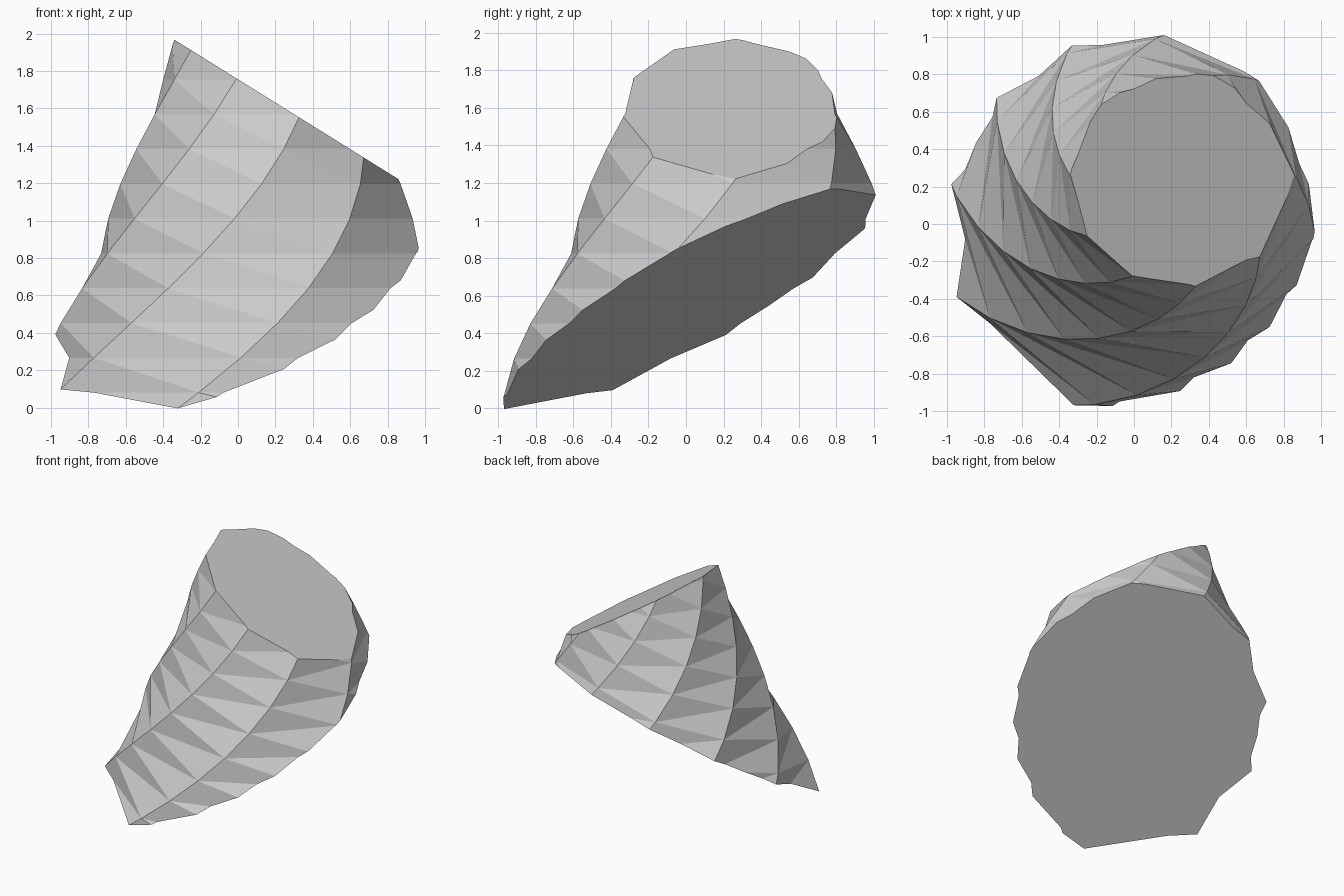
import bpy
import bmesh
import math
from mathutils import Vector

default = bpy.data.objects.get("Cube")
if default:
    bpy.data.objects.remove(default, do_unlink=True)

SIDES = 8
LAYERS = 12
LAYER_HEIGHT = .186
START = -.106                    # height of the lowest layer, before cutting
AXIS = Vector((.12, .24))        # upright twist axis
PHASE = math.radians(-109.7)     # direction of the first ridge at ground level
TWIST = math.radians(54.5)       # turn per unit of height


def radius_at(z):
    return 1.29 - .5 * z + .04 * z * z


def make_material(name, value):
    material = bpy.data.materials.new(name)
    material.use_nodes = True
    colour = (value, value, value, 1)
    material.diffuse_color = colour
    material.node_tree.nodes["Principled BSDF"].inputs["Base Color"].default_value = colour
    return material


def octagon_ring(bm, z):
    """One twisted, tapered cross-section at the given height."""
    ring = []
    for i in range(SIDES):
        angle = PHASE + TWIST * z + math.tau * i / SIDES
        ring.append(bm.verts.new((AXIS.x + radius_at(z) * math.cos(angle),
                                  AXIS.y + radius_at(z) * math.sin(angle), z)))
    return ring


def slice_off(bm, point, normal):
    """Remove everything beyond a plane and close the cut with a flat cap."""
    cut = bmesh.ops.bisect_plane(bm, geom=bm.verts[:] + bm.edges[:] + bm.faces[:],
                                 dist=.00001, plane_co=point, plane_no=normal,
                                 clear_outer=True)["geom_cut"]
    edges = [item for item in cut if isinstance(item, bmesh.types.BMEdge)]
    bmesh.ops.edgeloop_fill(bm, edges=edges)


# Twisted octagonal column, each panel folded along its short diagonal
bm = bmesh.new()
rings = [octagon_ring(bm, START + LAYER_HEIGHT * k) for k in range(LAYERS + 1)]
for lower, upper in zip(rings, rings[1:]):
    for i in range(SIDES):
        j = (i + 1) % SIDES
        bm.faces.new((lower[i], lower[j], upper[i]))
        bm.faces.new((lower[j], upper[j], upper[i]))
bm.faces.new(rings[0][::-1])
bm.faces.new(rings[-1])

# Slanted flat cuts at the base and the top
slice_off(bm, (0, 0, .58), (.303, .502, -1))
slice_off(bm, (0, 0, 1.755), (.622, 0, 1))
bmesh.ops.recalc_face_normals(bm, faces=bm.faces)

mesh = bpy.data.meshes.new("twisted_block")
bm.to_mesh(mesh)
bm.free()
block = bpy.data.objects.new("twisted_block", mesh)
mesh.materials.append(make_material("plain grey", .6))
bpy.context.collection.objects.link(block)
